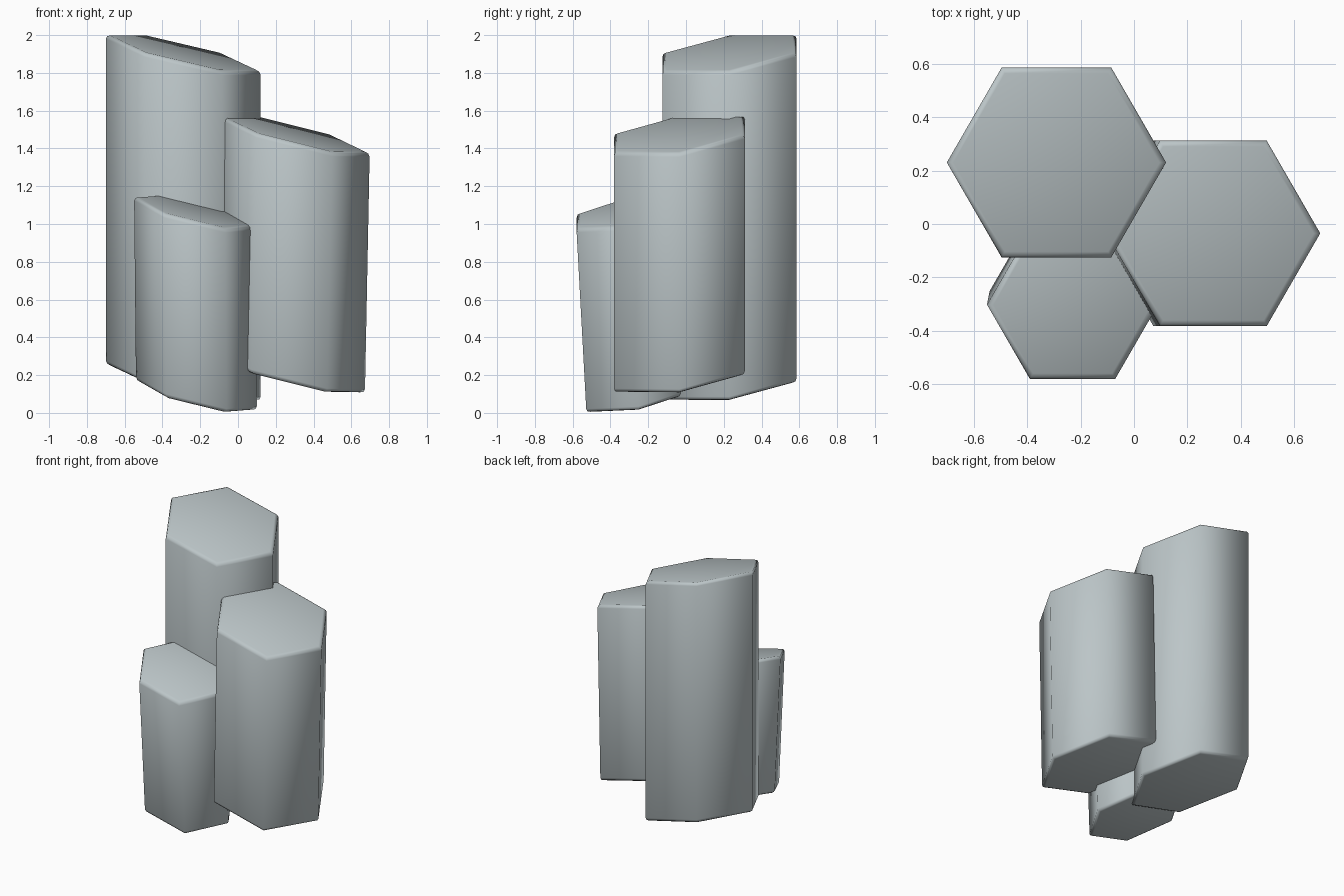
import bpy, bmesh, math
from mathutils import Vector

if "Cube" in bpy.data.objects:
    bpy.data.objects.remove(bpy.data.objects["Cube"])

stone = bpy.data.materials.new("pale grey stone")
stone.diffuse_color = (0.50, 0.56, 0.575, 1)
stone.use_nodes = True
stone.node_tree.nodes["Principled BSDF"].inputs["Base Color"].default_value = stone.diffuse_color


def column(name, radius, top, bottom, slope):
    """Hexagonal column between two centres, with both ends cut on a slant."""
    bm = bmesh.new()
    rings = []
    for c in (Vector(bottom), Vector(top)):
        ring = []
        for i in range(6):
            a = i * math.pi / 3
            dx, dy = radius * math.cos(a), radius * math.sin(a)
            ring.append(bm.verts.new((c.x + dx, c.y + dy,
                                      c.z + dx * slope[0] + dy * slope[1])))
        rings.append(ring)
    low, high = rings
    caps = [bm.faces.new(low[::-1]), bm.faces.new(high)]
    for i in range(6):
        j = (i + 1) % 6
        bm.faces.new((low[i], low[j], high[j], high[i]))
    # softened rims at both ends
    rims = list({e for f in caps for e in f.edges})
    bmesh.ops.bevel(bm, geom=rims, offset=0.022, segments=2, profile=0.5,
                    affect='EDGES')
    bmesh.ops.recalc_face_normals(bm, faces=bm.faces)
    for f in bm.faces:
        f.smooth = True
    mesh = bpy.data.meshes.new(name)
    bm.to_mesh(mesh)
    bm.free()
    mesh.materials.append(stone)
    obj = bpy.data.objects.new(name, mesh)
    bpy.context.collection.objects.link(obj)


# tall upright column at the back left
column("tall_column", 0.41, (-0.29, 0.23, 1.907), (-0.29, 0.23, 0.16),
       (-0.235, 0.135))
# middle column on the right, leaning slightly outwards
column("middle_column", 0.40, (0.297, -0.035, 1.477), (0.272, -0.035, 0.203),
       (-0.25, 0.134))
# short column at the front, leaning forwards
column("short_column", 0.32, (-0.23, -0.303, 1.068), (-0.22, -0.25, 0.09),
       (-0.245, 0.187))
